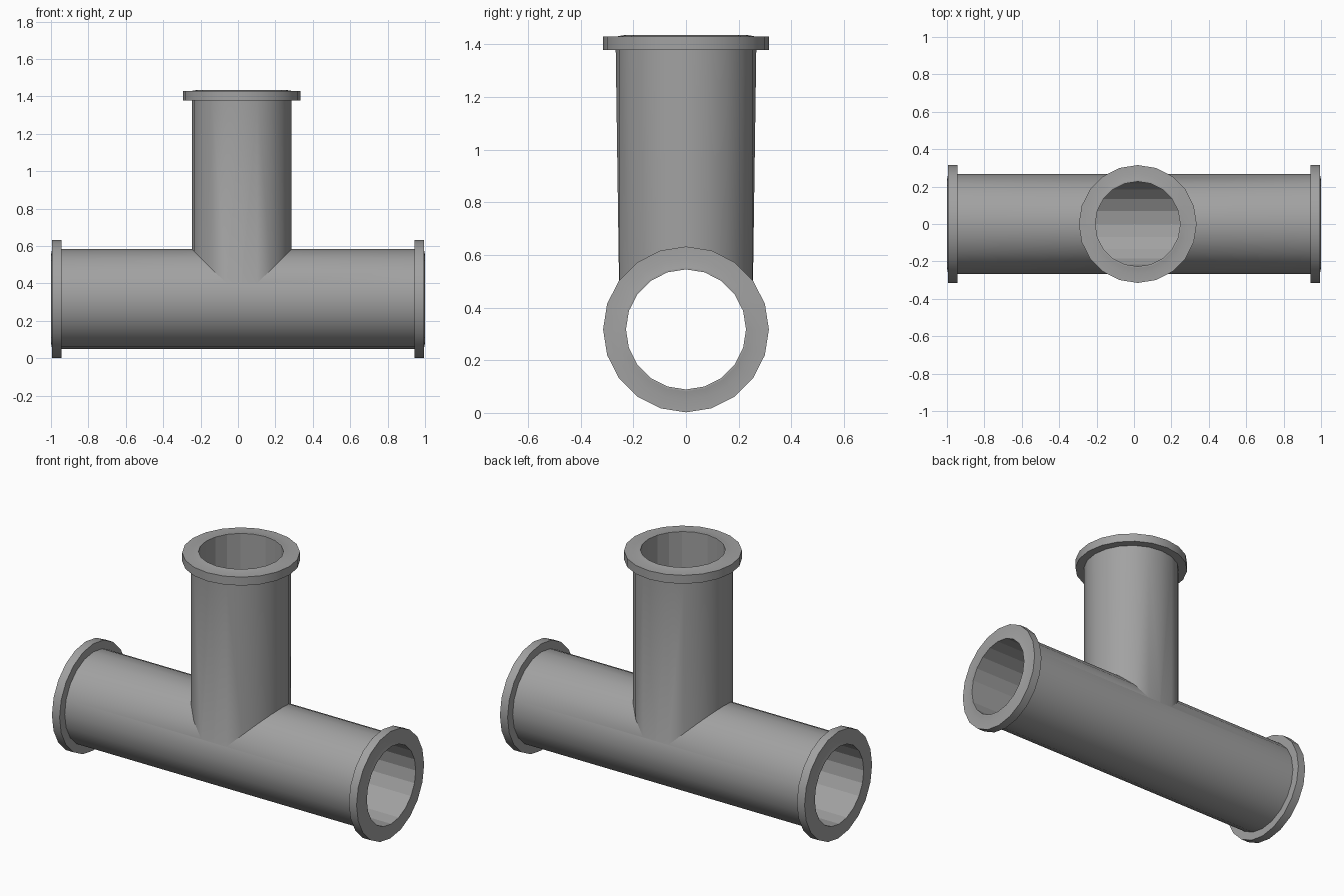
import bpy, bmesh, math
from mathutils import Matrix

if "Cube" in bpy.data.objects:
    bpy.data.objects.remove(bpy.data.objects["Cube"])

SIDES = 20
AXIS_Z = 0.317      # height of the main pipe's axis
BRANCH_X = 0.02     # offset of the branch
TOP = 1.435
BORE, PIPE, FLANGE = 0.228, 0.267, 0.315

grey = bpy.data.materials.new("steel_grey")
grey.use_nodes = True
colour = (0.36, 0.36, 0.36, 1)
grey.diffuse_color = colour
grey.node_tree.nodes["Principled BSDF"].inputs["Base Color"].default_value = colour


def lathe(name, profile, matrix):
    """Closed solid turned about z from (height, radius) pairs."""
    bm = bmesh.new()
    rings = []
    for h, r in profile:
        angles = [math.tau * i / SIDES for i in range(SIDES)]
        rings.append([bm.verts.new((r * math.cos(a), r * math.sin(a), h)) for a in angles])
    for low, high in zip(rings, rings[1:]):
        for i in range(SIDES):
            j = (i + 1) % SIDES
            bm.faces.new((low[i], low[j], high[j], high[i]))
    bm.faces.new(rings[0][::-1])
    bm.faces.new(rings[-1])
    bm.transform(matrix)
    bmesh.ops.recalc_face_normals(bm, faces=bm.faces)
    mesh = bpy.data.meshes.new(name)
    bm.to_mesh(mesh)
    bm.free()
    mesh.materials.append(grey)
    obj = bpy.data.objects.new(name, mesh)
    bpy.context.collection.objects.link(obj)
    return obj


def combine(target, tool, operation):
    mod = target.modifiers.new(operation, 'BOOLEAN')
    mod.operation, mod.solver, mod.object = operation, 'EXACT', tool
    bpy.context.view_layer.objects.active = target
    bpy.ops.object.modifier_apply(modifier=mod.name)
    bpy.data.objects.remove(tool)


def flanged_end(end):
    return [(end - 0.056, PIPE), (end - 0.056, FLANGE), (end - 0.006, FLANGE),
            (end - 0.006, PIPE), (end, 0.235), (end, 0.2)]


along_x = Matrix.Translation((0, 0, AXIS_Z)) @ Matrix.Rotation(math.pi / 2, 4, 'Y')
upright = Matrix.Translation((BRANCH_X, 0, 0))

# Main pipe with a flange at each end
right_half = flanged_end(1)
left_half = [(-h, r) for h, r in reversed(right_half)]
pipe = lathe("pipe_tee", left_half + right_half, along_x)

# Branch, pinched slightly at the foot where it meets the main pipe
foot = AXIS_Z + PIPE * math.sin(math.tau / SIDES)
branch = lathe("branch", [(AXIS_Z + 0.02, PIPE), (foot, PIPE)] + flanged_end(TOP), upright)
for v in branch.data.vertices:
    if v.co.z < foot + 0.01:
        v.co.y = max(-0.253, min(0.253, v.co.y))
combine(pipe, branch, 'UNION')

# Hollow bores
combine(pipe, lathe("main_bore", [(-1.1, BORE), (1.1, BORE)], along_x), 'DIFFERENCE')
combine(pipe, lathe("branch_bore", [(AXIS_Z, BORE - 0.001), (TOP + 0.1, BORE - 0.001)], upright), 'DIFFERENCE')

# Smooth outside, faceted bores
bpy.ops.object.select_all(action='DESELECT')
pipe.select_set(True)
bpy.context.view_layer.objects.active = pipe
bpy.ops.object.shade_smooth_by_angle(angle=math.radians(30))
for face in pipe.data.polygons:
    x, y, z = face.center
    in_main = math.hypot(y, z - AXIS_Z) < BORE + 0.002
    in_branch = z > AXIS_Z and math.hypot(x - BRANCH_X, y) < BORE + 0.002
    if in_main or in_branch:
        face.use_smooth = False
